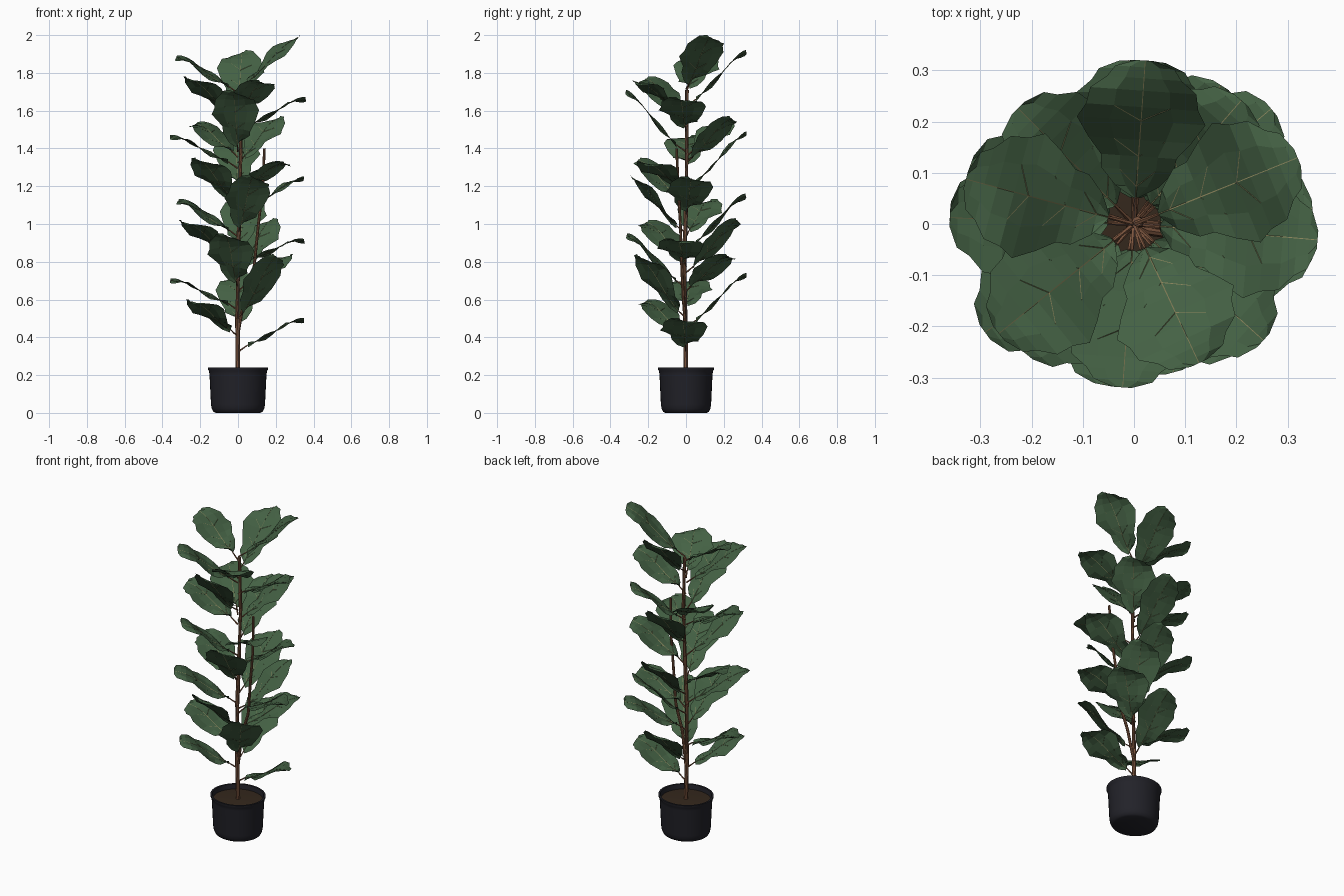
import bpy, bmesh, math
from mathutils import Vector, Matrix

cube = bpy.data.objects.get("Cube")
if cube:
    bpy.data.objects.remove(cube, do_unlink=True)


def material(name, rgb):
    m = bpy.data.materials.new(name)
    m.use_nodes = True
    m.diffuse_color = (*rgb, 1)
    bsdf = next(n for n in m.node_tree.nodes if n.type == 'BSDF_PRINCIPLED')
    bsdf.inputs["Base Color"].default_value = (*rgb, 1)
    bsdf.inputs["Roughness"].default_value = 0.7
    return m


GREEN = material("leaf green", (0.058, 0.12, 0.058))
VEIN = material("vein tan", (0.24, 0.22, 0.1))
BARK = material("bark brown", (0.2, 0.09, 0.048))
SOIL = material("soil brown", (0.035, 0.021, 0.012))
POT = material("pot charcoal", (0.016, 0.016, 0.022))


def finish(bm, name, *mats):
    bmesh.ops.recalc_face_normals(bm, faces=bm.faces)
    me = bpy.data.meshes.new(name)
    bm.to_mesh(me)
    bm.free()
    ob = bpy.data.objects.new(name, me)
    bpy.context.collection.objects.link(ob)
    for m in mats:
        me.materials.append(m)
    return ob


def smooth(ob, angle=40):
    bpy.ops.object.select_all(action='DESELECT')
    ob.select_set(True)
    bpy.context.view_layer.objects.active = ob
    bpy.ops.object.shade_smooth_by_angle(angle=math.radians(angle))


def lathe(name, profile, mat, segments=40, squash=0.93):
    bm = bmesh.new()
    vs = [bm.verts.new((r, 0, z)) for r, z in profile]
    es = [bm.edges.new(p) for p in zip(vs, vs[1:])]
    bmesh.ops.spin(bm, geom=vs + es, axis=(0, 0, 1), cent=(0, 0, 0),
                   angle=math.tau, steps=segments)
    bmesh.ops.remove_doubles(bm, verts=bm.verts, dist=1e-4)
    bmesh.ops.scale(bm, vec=(1, squash, 1), verts=bm.verts)
    smooth(finish(bm, name, mat), 65)


def tube(bm, path, r0, r1, sides, mat=0):
    """Tapered tube along a list of points."""
    rings = []
    for i, p in enumerate(path):
        d = path[min(i + 1, len(path) - 1)] - path[max(i - 1, 0)]
        rot = d.to_track_quat('Z', 'Y')
        r = r0 + (r1 - r0) * i / (len(path) - 1)
        rings.append([bm.verts.new(p + rot @ Vector((r * math.cos(a), r * math.sin(a), 0)))
                      for a in (math.tau * k / sides for k in range(sides))])
    faces = [bm.faces.new((a[k], a[(k + 1) % sides], b[(k + 1) % sides], b[k]))
             for a, b in zip(rings, rings[1:]) for k in range(sides)]
    faces += [bm.faces.new(rings[0]), bm.faces.new(rings[-1])]
    for f in faces:
        f.material_index = mat


# Pot and soil
lathe("pot", [(0, 0), (0.118, 0), (0.13, 0.006), (0.139, 0.022), (0.143, 0.045),
              (0.151, 0.205), (0.154, 0.222), (0.159, 0.23), (0.159, 0.24),
              (0.148, 0.24), (0.143, 0.19)], POT)
lathe("soil", [(0, 0.216), (0.08, 0.214), (0.145, 0.21)], SOIL)


# Trunk and side branch
def stem(name, points, r0, r1):
    bm = bmesh.new()
    tube(bm, [Vector(p) for p in points], r0, r1, 8)
    smooth(finish(bm, name, BARK))


stem("trunk", [(0, 0, 0.2), (-0.003, -0.004, 0.5), (0, -0.008, 0.8),
               (0.008, 0, 1.1), (0.015, 0.004, 1.4), (0.006, 0.005, 1.71)], 0.013, 0.01)
stem("side_branch", [(0, 0, 0.42), (0.035, -0.015, 0.62), (0.085, -0.022, 0.77),
                     (0.108, -0.03, 1.0), (0.13, -0.04, 1.18), (0.14, -0.05, 1.4)], 0.009, 0.007)

# Half outline of a lobed blade: position along it, half width
OUTLINE = [(0, 0.006), (0.08, 0.042), (0.2, 0.071), (0.3, 0.074), (0.42, 0.101),
           (0.56, 0.126), (0.66, 0.11), (0.78, 0.104), (0.87, 0.073), (0.95, 0.058), (1, 0.018)]
COLUMNS = (-1, -0.5, 0, 0.5, 1)


def leaf(name, azimuth, tip_z, rise, reach=0.325, start=0.052):
    bm = bmesh.new()

    def blade(t, u=0, w=0):
        ripple = 0.014 * math.sin(t * 10 + 1.5 * u) * abs(u)
        bend = 0.012 * math.sin(math.pi * t) - 0.01 * math.sin(math.tau * t)
        return Vector((start + (reach - start) * t, u * w, tip_z - rise * (1 - t) + bend + ripple))

    rows = [[bm.verts.new(blade(t, u, w)) for u in COLUMNS] for t, w in OUTLINE]
    for a, b in zip(rows, rows[1:]):
        for k in range(len(COLUMNS) - 1):
            bm.faces.new((a[k], a[k + 1], b[k + 1], b[k]))
    # Midrib, side veins and leaf stalk
    tube(bm, [blade(t) for t, w in OUTLINE], 0.0017, 0.0009, 3, 1)
    for root in (1, 3, 5):
        for side in (-1, 1):
            path = [blade(OUTLINE[root + k][0], side * k / 2, OUTLINE[root + k][1])
                    for k in range(2)]
            tube(bm, path, 0.0011, 0.0007, 3, 1)
    base = blade(0)
    tube(bm, [Vector((0.002, 0, base.z - 0.035)), Vector((0.03, 0, base.z - 0.016)), base],
         0.005, 0.003, 5, 2)
    bmesh.ops.rotate(bm, verts=bm.verts, cent=(0, 0, 0),
                     matrix=Matrix.Rotation(math.radians(azimuth), 3, 'Z'))
    finish(bm, name, GREEN, VEIN, BARK)


# Leaves from bottom to top: azimuth, tip height, rise, reach
LEAVES = [
    (-3, 0.49, 0.13, 0.35), (221, 0.59, 0.15, 0.33), (176, 0.70, 0.12, 0.36),
    (88, 0.73, 0.24, 0.32), (-51, 0.83, 0.29, 0.32), (40, 0.83, 0.15, 0.35),
    (-8, 0.91, 0.10, 0.355), (259, 0.94, 0.24, 0.32), (216, 1.01, 0.17, 0.36),
    (58, 1.02, 0.24, 0.32), (160, 1.12, 0.15, 0.34), (82, 1.15, 0.25, 0.32),
    (-75, 1.25, 0.26, 0.30), (5, 1.24, 0.16, 0.35), (230, 1.34, 0.20, 0.33),
    (-42, 1.32, 0.11, 0.34), (178, 1.46, 0.13, 0.36), (92, 1.48, 0.26, 0.32),
    (135, 1.53, 0.14, 0.32), (49, 1.56, 0.20, 0.32), (266, 1.70, 0.28, 0.32),
    (-5, 1.66, 0.14, 0.36), (219, 1.77, 0.18, 0.34), (-65, 1.75, 0.13, 0.30),
    (165, 1.88, 0.15, 0.34), (86, 1.91, 0.25, 0.32), (22, 1.99, 0.24, 0.345),
]
for i, (azimuth, tip_z, rise, reach) in enumerate(LEAVES):
    leaf(f"leaf_{i + 1:02d}", azimuth, tip_z, rise, reach)
